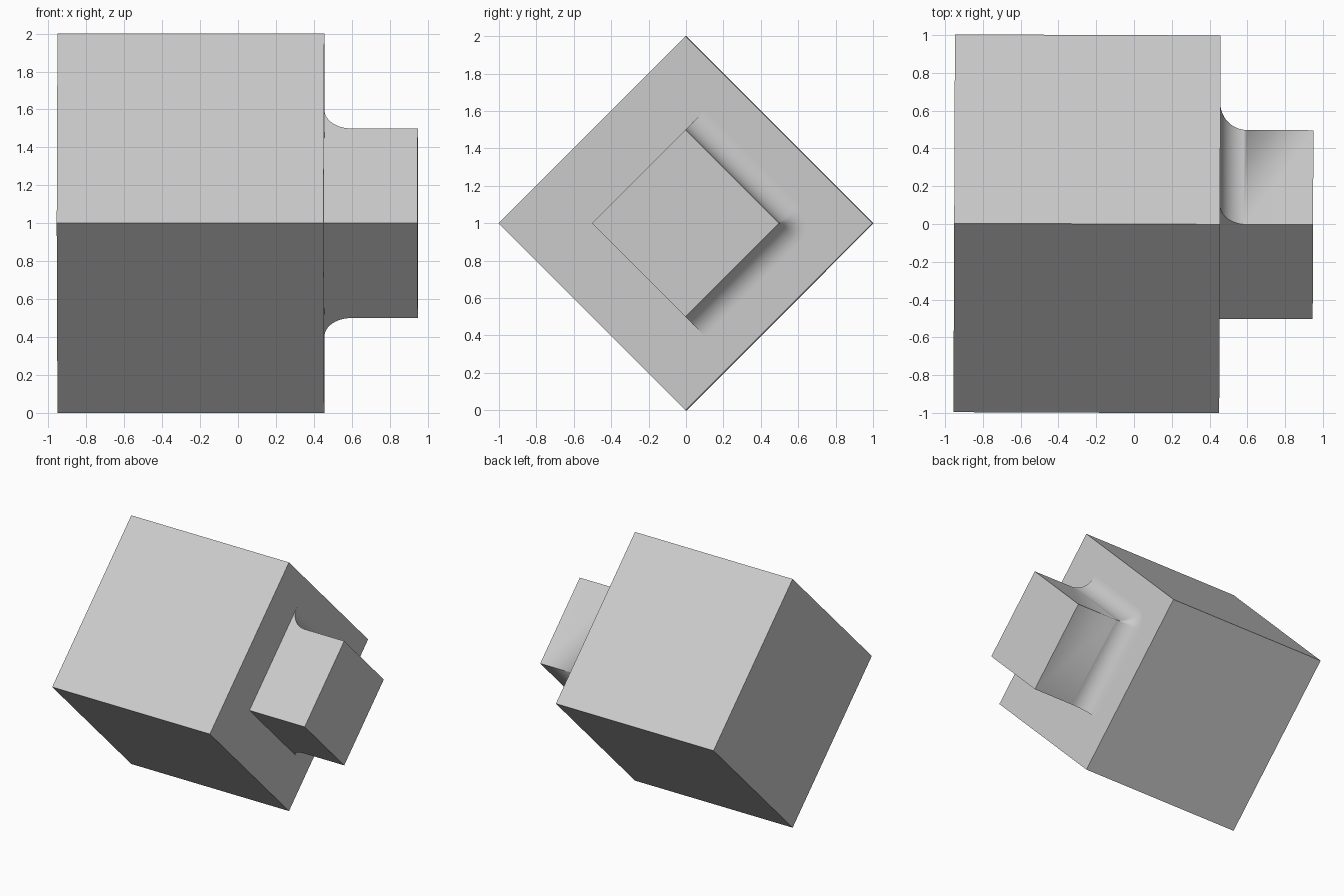
import bpy, bmesh, math

if "Cube" in bpy.data.objects:
    bpy.data.objects.remove(bpy.data.objects["Cube"])

X0, X1, X2 = -0.952, 0.455, 0.948    # block back, block face, knob end
R = 0.141                            # fillet radius
YAW = -0.004

grey = bpy.data.materials.new("plain grey")
grey.diffuse_color = (0.6, 0.6, 0.6, 1)
grey.use_nodes = True
grey.node_tree.nodes["Principled BSDF"].inputs["Base Color"].default_value = grey.diffuse_color


def loft(name, sections):
    """Skin a list of (x, [(y, z), ...]) sections and cap both ends."""
    bm = bmesh.new()
    rings = [[bm.verts.new((x, y, z + 1)) for y, z in pts] for x, pts in sections]
    n = len(rings[0])
    for a, b in zip(rings, rings[1:]):
        for i in range(n):
            j = (i + 1) % n
            bm.faces.new((a[i], a[j], b[j], b[i]))
    bm.faces.new(rings[0])
    bm.faces.new(rings[-1])
    bmesh.ops.remove_doubles(bm, verts=bm.verts, dist=1e-5)
    bmesh.ops.recalc_face_normals(bm, faces=bm.faces)
    me = bpy.data.meshes.new(name)
    bm.to_mesh(me)
    bm.free()
    me.materials.append(grey)
    ob = bpy.data.objects.new(name, me)
    bpy.context.collection.objects.link(ob)
    ob.rotation_euler.z = YAW
    return ob


# Large block standing on its edge
diamond = [(-1, 0), (0, 1), (1, 0), (0, -1)]
loft("block", [(X0, diamond), (X1, diamond)])


# Knob section whose two rear sides are pushed out by d, round at the corner
def knob_section(d, steps=10):
    s = d * math.sqrt(0.5)
    pts = [(-0.5, 0), (s, 0.5 + s)]
    for i in range(steps + 1):
        a = math.pi / 4 - math.pi / 2 * i / steps
        pts.append((0.5 + d * math.cos(a), d * math.sin(a)))
    return pts + [(s, -0.5 - s)]


# Knob with its rear sides filleted into the block
levels = []
for i in range(13):
    a = math.pi / 2 * i / 12
    levels.append((X1 + R * (1 - math.cos(a)), knob_section(R * (1 - math.sin(a)))))
levels.append((X2, knob_section(0)))
knob = loft("knob", levels)
bpy.context.view_layer.objects.active = knob
knob.select_set(True)
bpy.ops.object.shade_smooth_by_angle(angle=math.radians(30))
